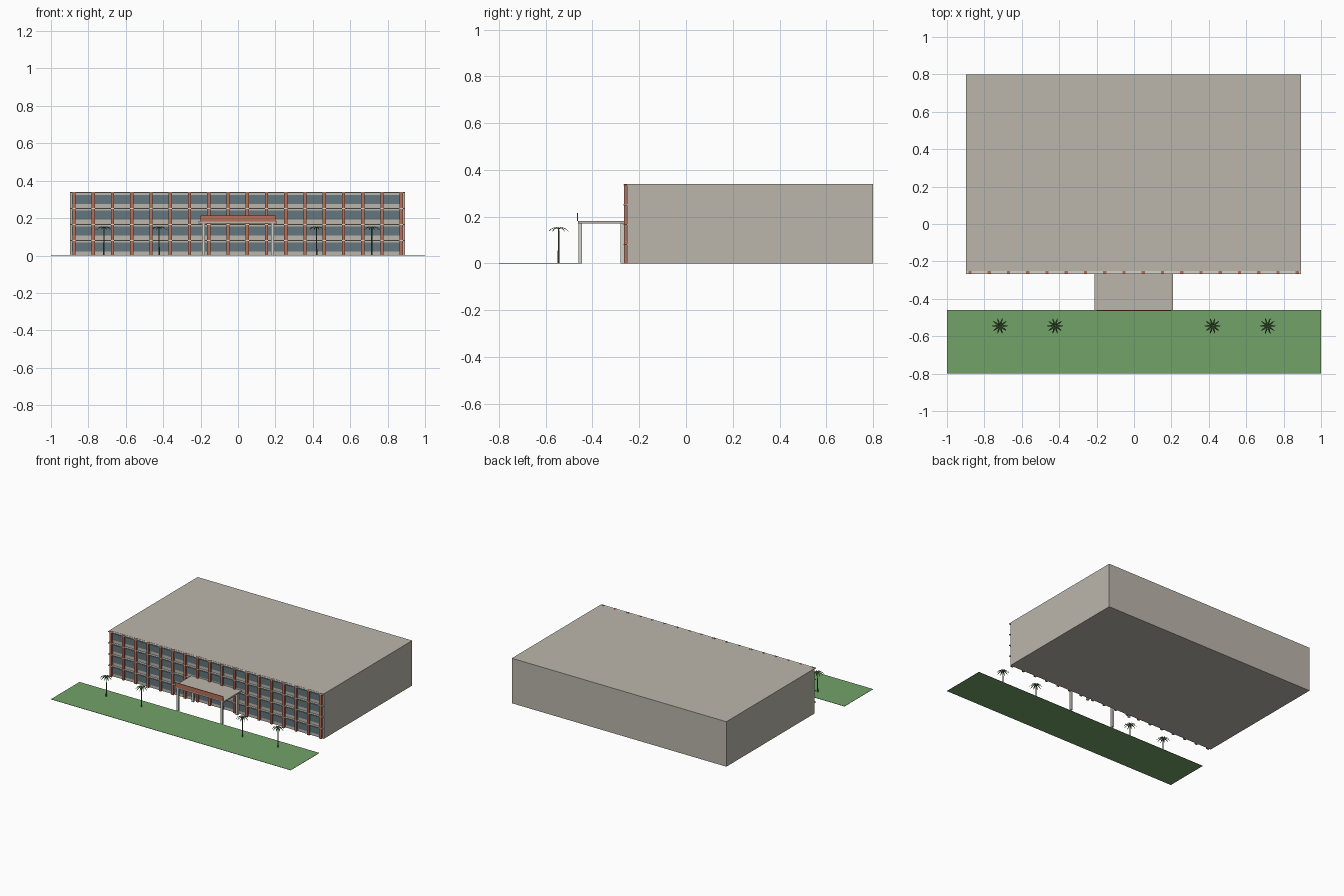
import bpy, bmesh, math
from mathutils import Matrix, Vector

if "Cube" in bpy.data.objects:
    bpy.data.objects.remove(bpy.data.objects["Cube"])


def material(name, rgb):
    m = bpy.data.materials.new(name)
    m.use_nodes = True
    m.diffuse_color = (*rgb, 1)
    m.node_tree.nodes["Principled BSDF"].inputs["Base Color"].default_value = (*rgb, 1)
    return m


STONE = material("warm grey stone", (0.50, 0.47, 0.41))
BRICK = material("terracotta", (0.47, 0.16, 0.10))
GLASS = material("slate glass", (0.13, 0.18, 0.21))
WHITE = material("pale trim", (0.66, 0.64, 0.58))
GRASS = material("grass green", (0.17, 0.36, 0.14))
LEAF = material("palm green", (0.08, 0.19, 0.06))
TRUNK = material("palm trunk", (0.11, 0.12, 0.08))


def finish(name, bm, mat):
    bmesh.ops.recalc_face_normals(bm, faces=bm.faces)
    mesh = bpy.data.meshes.new(name)
    bm.to_mesh(mesh)
    bm.free()
    mesh.materials.append(mat)
    obj = bpy.data.objects.new(name, mesh)
    bpy.context.collection.objects.link(obj)
    return obj


def boxes(name, mat, spans):
    """One object from boxes given as x, y and z ranges."""
    bm = bmesh.new()
    for ranges in spans:
        size = [b - a for a, b in ranges]
        mid = [(a + b) / 2 for a, b in ranges]
        bmesh.ops.create_cube(bm, size=1, matrix=Matrix.Translation(mid) @ Matrix.Diagonal((*size, 1)))
    return finish(name, bm, mat)


# Main block and ground
LEFT, RIGHT, WALL, HEIGHT = -0.897, 0.893, -0.252, 0.339
boxes("main_building", STONE, [((LEFT, RIGHT), (WALL, 0.8), (0, HEIGHT))])
boxes("lawn", GRASS, [((-1, 1), (-0.8, -0.46), (0, 0.002))])

# Four storeys of window bands, each below a thin projecting ledge
STOREY = HEIGHT / 4
floors = range(4)
boxes("window_bands", GLASS, [((LEFT + 0.01, RIGHT - 0.01), (WALL - 0.003, WALL + 0.001),
      (i * STOREY + 0.022, i * STOREY + 0.070)) for i in floors])
boxes("floor_ledges", WHITE, [((LEFT, RIGHT), (-0.268, WALL),
      ((i + 1) * STOREY - 0.006, (i + 1) * STOREY - 0.001)) for i in floors])

# Vertical brick fins
FINS = 18
fin_x = [-0.877 + i * 1.75 / (FINS - 1) for i in range(FINS)]
boxes("brick_fins", BRICK, [((x - 0.009, x + 0.009), (-0.266, WALL + 0.001), (0, HEIGHT + 0.001)) for x in fin_x])

# Entrance canopy
boxes("canopy_roof", STONE, [((-0.212, 0.208), (-0.462, WALL), (0.171, 0.181))])
boxes("canopy_columns", WHITE, [((s * 0.184 - 0.008, s * 0.184 + 0.008), (y - 0.008, y + 0.008), (0, 0.171))
      for s in (-1, 1) for y in (-0.452, -0.273)])
boxes("canopy_sign_board", BRICK, [((-0.2, 0.2), (-0.466, -0.461), (0.181, 0.215))])


# Palms: tapered trunk and a ring of drooping folded fronds
def palm(name, x, y, fronds=10):
    bm = bmesh.new()
    bmesh.ops.create_cone(bm, segments=8, radius1=0.004, radius2=0.0028, depth=0.148, cap_ends=True,
                          matrix=Matrix.Translation((x, y, 0.074)))
    finish(name + "_trunk", bm, TRUNK)
    bm = bmesh.new()
    top = Vector((x, y, 0.148))
    profile = ((0, 0.001, 0), (0.016, 0.0045, 0.007), (0.032, 0.0035, 0.001), (0.044, 0.0005, -0.010))
    for k in range(fronds):
        turn = Matrix.Rotation(k * math.tau / fronds, 3, "Z")
        rows = [[bm.verts.new(top + turn @ Vector((r, side * w, z - abs(side) * 0.002)))
                 for side in (-1, 0, 1)] for r, w, z in profile]
        for a, b in zip(rows, rows[1:]):
            for j in range(2):
                bm.faces.new((a[j], b[j], b[j + 1], a[j + 1]))
    finish(name + "_fronds", bm, LEAF)


for i, px in enumerate((-0.717, -0.422, 0.42, 0.715)):
    palm(f"palm_{i + 1}", px, -0.545)
